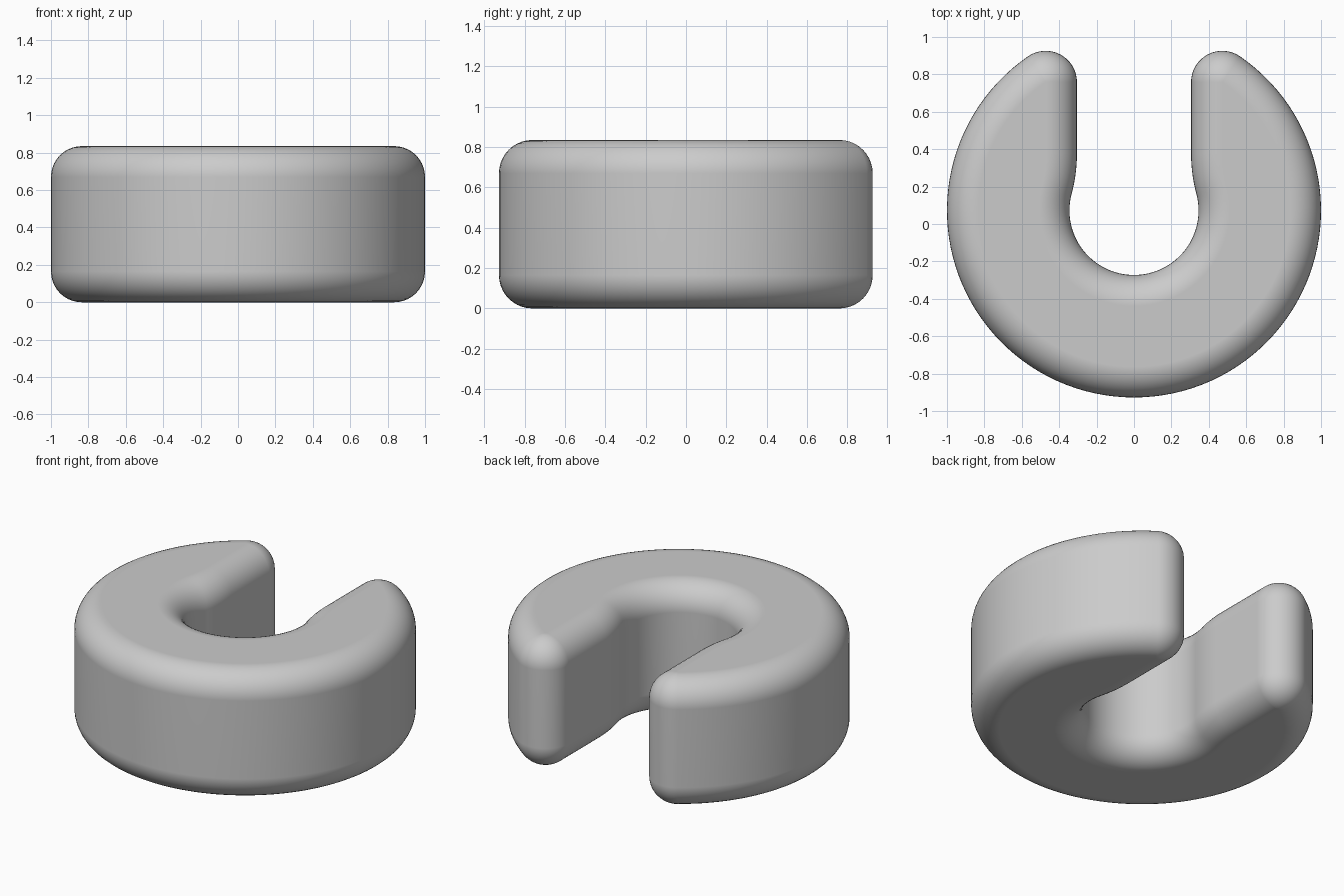
import bpy, bmesh
from math import sin, cos, pi, atan2, sqrt
from mathutils import Vector

cube = bpy.data.objects.get("Cube")
if cube:
    bpy.data.objects.remove(cube, do_unlink=True)

HEIGHT, RADIUS, HOLE, SLOT, FILLET = 0.835, 1.0, 0.345, 0.305, 0.165
CENTER_Y = 0.0725
TIP, NECK = 0.167, 0.84          # corner radii at arm ends and slot mouth


def arc(cx, cy, r, a0, a1, n, side):
    """Points with outward normals; side is -1 where the solid lies outside the arc."""
    out = []
    for i in range(n + 1):
        d = Vector((cos(a0 + (a1 - a0) * i / n), sin(a0 + (a1 - a0) * i / n)))
        out.append((Vector((cx, cy)) + d * r, d * side))
    return out


# Plan outline of the right half: outer rim, arm end, slot mouth, hole
tip_x = SLOT + TIP
tip_y = sqrt((RADIUS - TIP) ** 2 - tip_x ** 2)
neck_x = SLOT + NECK
neck_y = sqrt((HOLE + NECK) ** 2 - neck_x ** 2)
tip_a, neck_a = atan2(tip_y, tip_x), atan2(neck_y, neck_x)
half = arc(0, 0, RADIUS, -pi / 2, tip_a, 48, 1)
half += arc(tip_x, tip_y, TIP, tip_a, pi, 16, 1)[1:]
half += arc(neck_x, neck_y, NECK, pi, pi + neck_a, 8, 1)
half += arc(0, 0, HOLE, neck_a, -pi / 2, 32, -1)[1:]


def flip(v):
    return Vector((-v.x, v.y))


# Mirror the half; the two end points on the centre line are shared
outline = half + [(flip(p), flip(n)) for p, n in reversed(half[1:-1])]

# Rounded edge profile: inset and height of each ring, bottom to top
steps = 10
profile = [(FILLET * (1 - sin(pi / 2 * i / steps)), FILLET * (1 - cos(pi / 2 * i / steps)))
           for i in range(steps + 1)]
profile += [(d, HEIGHT - z) for d, z in reversed(profile)]

bm = bmesh.new()
rings = []
for inset, z in [(d, z) for d, z in [(FILLET * (1 - sin(pi / 2 * i / steps)),
                                      FILLET * (1 - cos(pi / 2 * i / steps)))
                                     for i in range(steps + 1)]]:
    rings.append([bm.verts.new((p.x - n.x * inset, p.y - n.y * inset + CENTER_Y, z))
                  for p, n in outline])
for inset, z in profile[steps + 1:]:
    rings.append([bm.verts.new((p.x - n.x * inset, p.y - n.y * inset + CENTER_Y, z))
                  for p, n in outline])
count = len(outline)
for low, high in zip(rings, rings[1:]):
    for i in range(count):
        j = (i + 1) % count
        bm.faces.new((low[i], low[j], high[j], high[i]))
bm.faces.new(rings[-1])
bm.faces.new(rings[0][::-1])
bmesh.ops.recalc_face_normals(bm, faces=bm.faces)

mesh = bpy.data.meshes.new("slotted_ring")
bm.to_mesh(mesh)
bm.free()
ring = bpy.data.objects.new("slotted_ring", mesh)
bpy.context.collection.objects.link(ring)

# Plain grey finish
grey = bpy.data.materials.new("plain grey")
grey.use_nodes = True
color = (0.6, 0.6, 0.6, 1)
grey.diffuse_color = color
grey.node_tree.nodes["Principled BSDF"].inputs["Base Color"].default_value = color
mesh.materials.append(grey)

# Smooth rounded edges with clean flat top and bottom
for face in mesh.polygons:
    face.use_smooth = True
ring.modifiers.new("flat_caps", "WEIGHTED_NORMAL").keep_sharp = True
